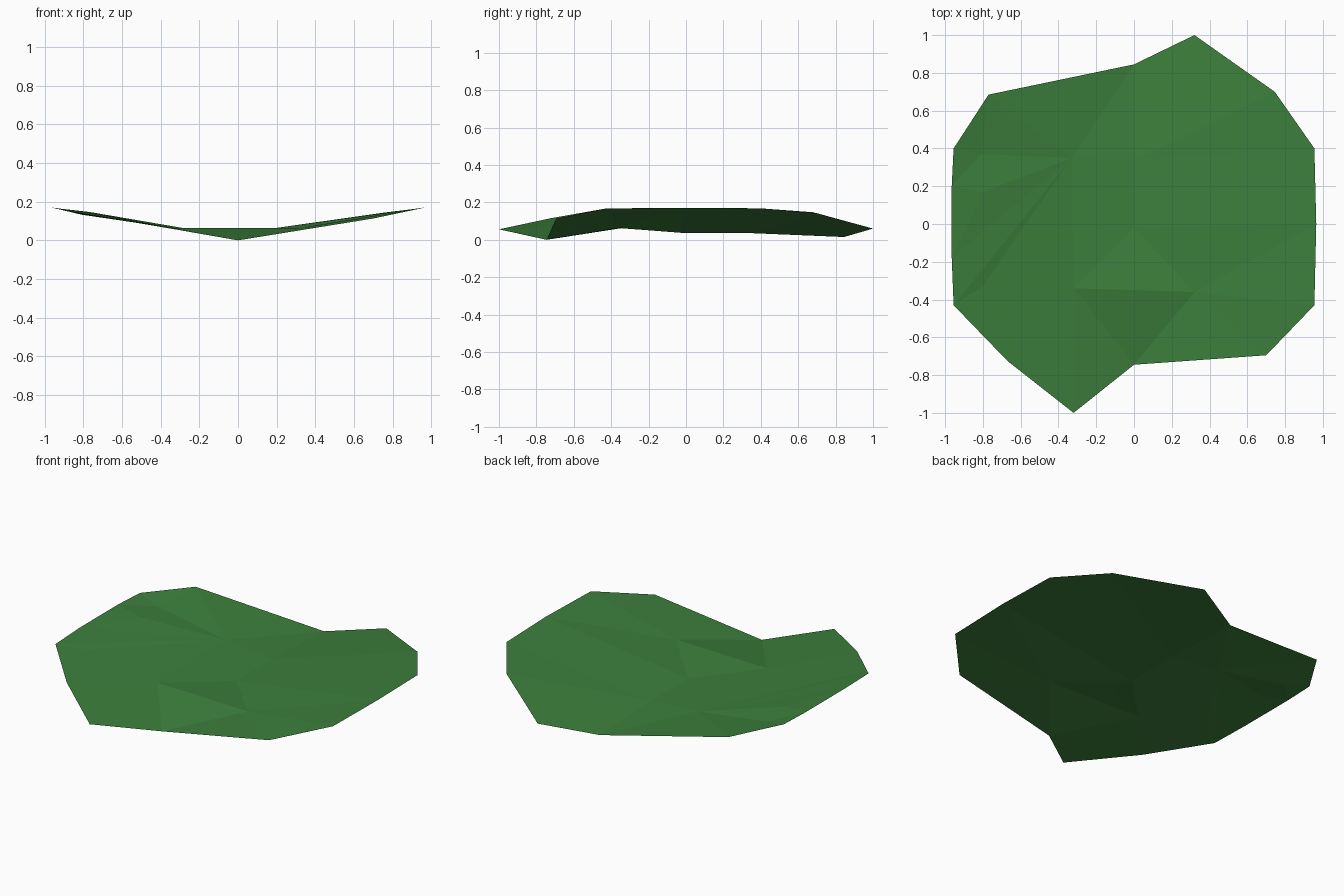
import bpy
import bmesh
from mathutils import Vector
from mathutils.geometry import delaunay_2d_cdt

if "Cube" in bpy.data.objects:
    bpy.data.objects.remove(bpy.data.objects["Cube"])

# Leaf rim, clockwise seen from above
rim = [(0, .845, .015), (.32, 1, .06), (.745, .7, .142), (.955, .4, .168),
       (.965, 0, .17), (.955, -.43, .167), (.7, -.695, .113), (0, -.745, 0),
       (-.32, -1, .056), (-.67, -.725, .115), (-.955, -.43, .167),
       (-.965, -.18, .17), (-.965, .2, .17), (-.955, .4, .168), (-.77, .685, .147)]

# Inner points: middle fold, then side creases
inner = [(0, .34, .036), (0, -.02, .037), (0, -.18, .05),
         (-.32, -.34, .063), (.32, -.36, .063), (-.33, .35, .062),
         (-.81, .37, .133), (-.8, .17, .148), (-.8, -.33, .135)]

n = len(rim)
points = rim + inner
fold, mid, low, left, right, crease, a, b, c = range(n, n + 9)
edges = [(i, (i + 1) % n) for i in range(n)]
edges += [(0, fold), (fold, mid), (mid, low), (left, right), (left, 7), (right, 7),
          (fold, left), (crease, fold), (crease, a), (crease, b), (crease, c),
          (crease, 10), (crease, 11), (right, 4)]

# Triangulate the outline and lift each point to its height
flat = [Vector(p[:2]) for p in points]
verts, _, faces, origins, _, _ = delaunay_2d_cdt(flat, edges, [], 1, 1e-5)
bm = bmesh.new()
bv = [bm.verts.new((v.x, v.y, points[o[0]][2] if o else .06))
      for v, o in zip(verts, origins)]
for f in faces:
    bm.faces.new([bv[i] for i in f])
bm.normal_update()
for f in bm.faces:
    if f.normal.z < 0:
        f.normal_flip()

mesh = bpy.data.meshes.new("leaf")
bm.to_mesh(mesh)
bm.free()
leaf = bpy.data.objects.new("leaf", mesh)
bpy.context.collection.objects.link(leaf)

# Green leaf colour
mat = bpy.data.materials.new("leaf_green")
mat.diffuse_color = (.045, .21, .045, 1)
mat.use_nodes = True
mat.node_tree.nodes["Principled BSDF"].inputs["Base Color"].default_value = mat.diffuse_color
mesh.materials.append(mat)
